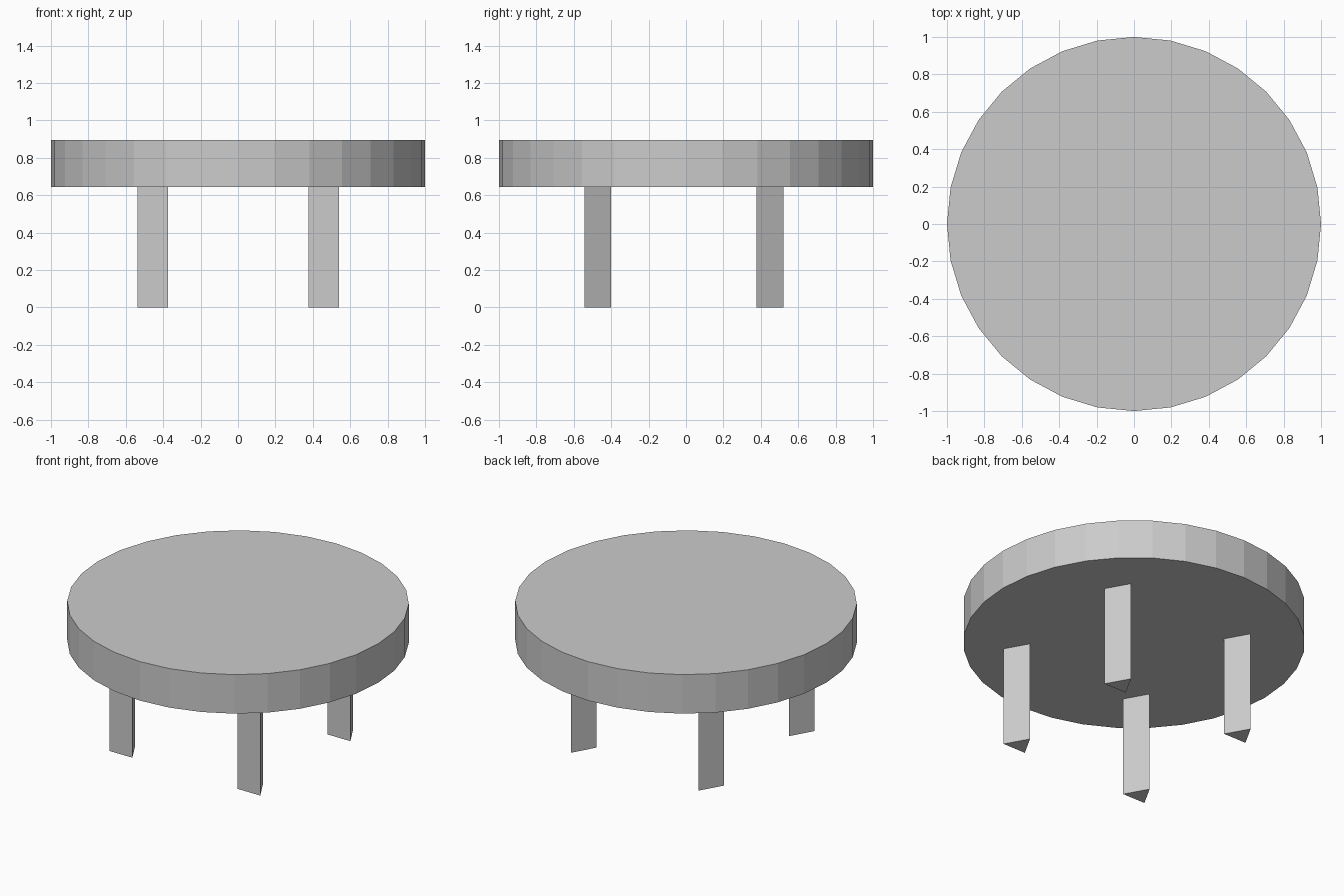
import bpy
import bmesh
from math import cos, sin, tau

if "Cube" in bpy.data.objects:
    bpy.data.objects.remove(bpy.data.objects["Cube"])


def prism(name, outline, z0, z1):
    """Extrude a flat outline from z0 up to z1."""
    bm = bmesh.new()
    base = bm.faces.new([bm.verts.new((x, y, z0)) for x, y in outline])
    top = bmesh.ops.extrude_face_region(bm, geom=[base], use_keep_orig=True)
    verts = [g for g in top["geom"] if isinstance(g, bmesh.types.BMVert)]
    bmesh.ops.translate(bm, verts=verts, vec=(0, 0, z1 - z0))
    bmesh.ops.recalc_face_normals(bm, faces=bm.faces[:])
    mesh = bpy.data.meshes.new(name)
    bm.to_mesh(mesh)
    bm.free()
    obj = bpy.data.objects.new(name, mesh)
    bpy.context.collection.objects.link(obj)
    return obj


UNDERSIDE, TOP = 0.643, 0.895

# Round table top, 32 flat sides
prism("table_top", [(cos(tau * i / 32), sin(tau * i / 32)) for i in range(32)],
      UNDERSIDE, TOP)

# Four triangular legs, flat side to the front and point to the back
W, D = 0.081, 0.144
for side, x in (("left", -0.455), ("right", 0.459)):
    for end, y in (("front", -0.544), ("back", 0.376)):
        prism(f"{end}_{side}_leg", [(x - W, y), (x + W, y), (x, y + D)],
              0.0, UNDERSIDE + 0.01)
